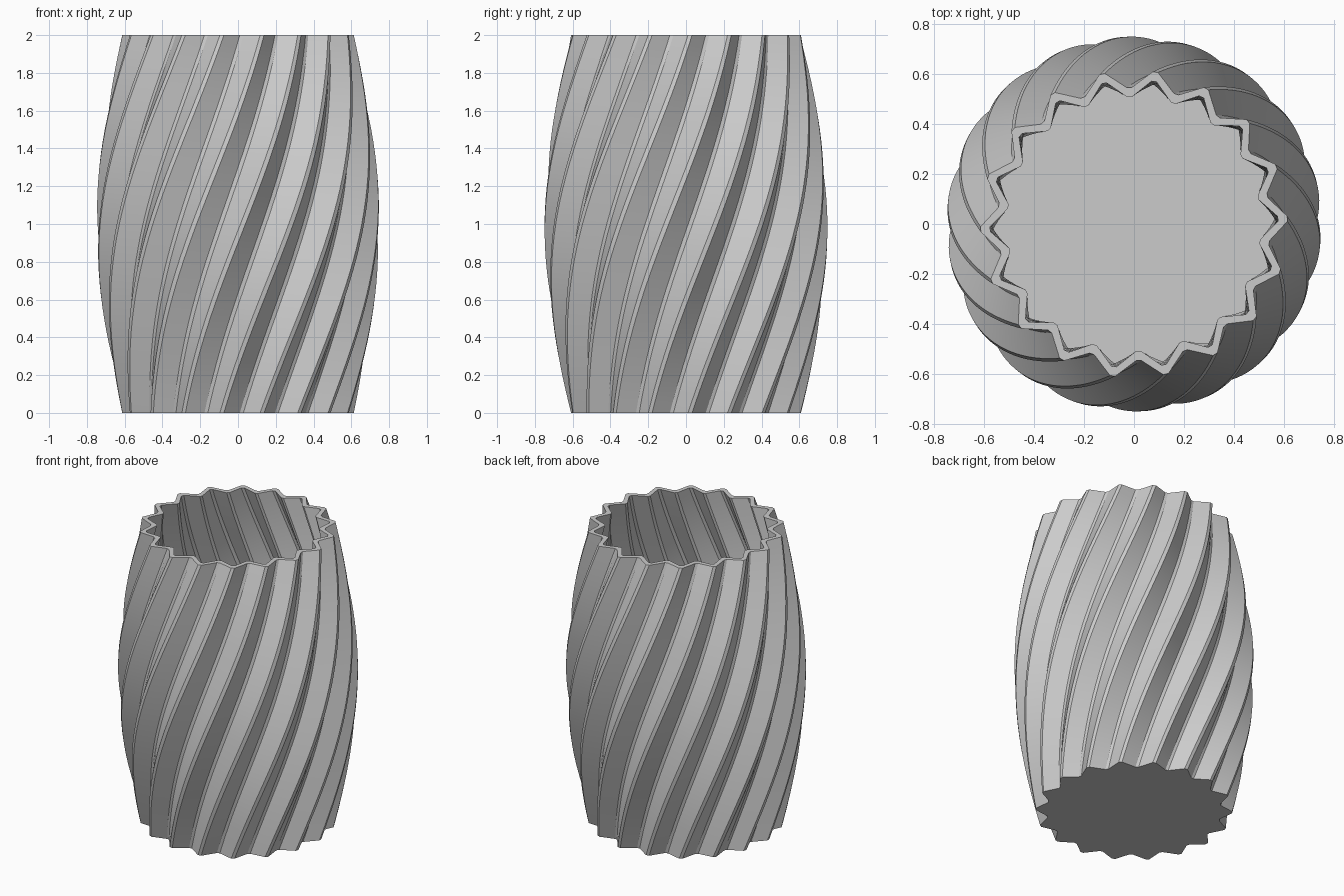
import bpy
import bmesh
from math import sin, cos, pi, radians

cube = bpy.data.objects.get("Cube")
if cube:
    bpy.data.objects.remove(cube, do_unlink=True)

HEIGHT = 2.0
FLUTES = 18
TWIST = radians(60)
TOP_PHASE = radians(2)
WALL = 0.038
FLOOR = 0.04
RINGS = 32
STEP = 2 * pi / FLUTES
# One flute: fraction of the step and the depth below the ridge (0 ridge, 1 valley)
FLUTE = [(-0.05, 0), (0.05, 0), (0.45, 1), (0.55, 1)]
DEPTH = 0.11


def ridge_radius(z):
    return 0.613 + 0.136 * sin(pi * z / HEIGHT)


def add_ring(bm, z, inset):
    """Star-shaped ring, turned further the higher it sits."""
    turn = TOP_PHASE + TWIST * (z / HEIGHT - 1)
    ring = []
    for i in range(FLUTES):
        for fraction, valley in FLUTE:
            a = turn + (i + fraction) * STEP
            r = ridge_radius(z) * (1 - DEPTH * valley) - inset
            ring.append(bm.verts.new((r * cos(a), r * sin(a), z)))
    return ring


def bridge(bm, low, high):
    n = len(low)
    for i in range(n):
        j = (i + 1) % n
        bm.faces.new((low[i], low[j], high[j], high[i]))


bm = bmesh.new()
# Outer wall going up, then the inner wall going down to the floor
levels = [HEIGHT * k / RINGS for k in range(RINGS + 1)]
rings = [add_ring(bm, z, 0) for z in levels]
rings += [add_ring(bm, max(z, FLOOR), WALL) for z in reversed(levels[1:])]
for low, high in zip(rings, rings[1:]):
    bridge(bm, low, high)
# Underside and inside floor
bm.faces.new(list(reversed(rings[0])))
bm.faces.new(rings[-1])
bm.normal_update()

mesh = bpy.data.meshes.new("fluted_vase")
bm.to_mesh(mesh)
bm.free()
vase = bpy.data.objects.new("fluted_vase", mesh)
bpy.context.collection.objects.link(vase)

# Plain grey finish
grey = bpy.data.materials.new("light_grey")
grey.use_nodes = True
colour = (0.6, 0.6, 0.6, 1)
grey.diffuse_color = colour
for node in grey.node_tree.nodes:
    if node.type == 'BSDF_PRINCIPLED':
        node.inputs["Base Color"].default_value = colour
mesh.materials.append(grey)

# Smooth along the flutes, crisp at ridges and rim
bpy.ops.object.select_all(action='DESELECT')
vase.select_set(True)
bpy.context.view_layer.objects.active = vase
bpy.ops.object.shade_smooth_by_angle(angle=radians(30))
